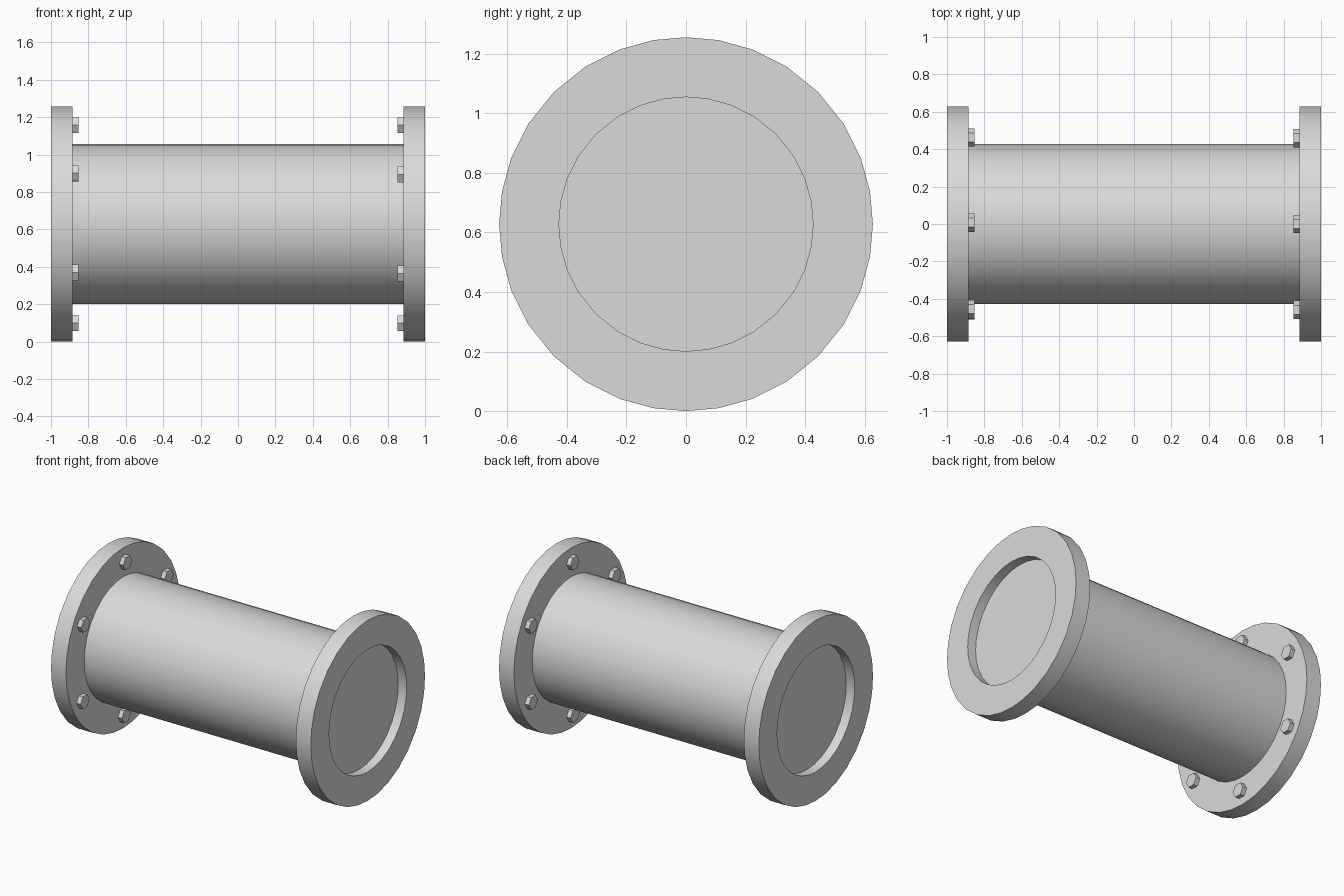
import bpy
import bmesh
from math import sin, cos, pi, radians

if "Cube" in bpy.data.objects:
    bpy.data.objects.remove(bpy.data.objects["Cube"], do_unlink=True)

AXIS_Z = 0.628
FLANGE_R, PIPE_R = 0.628, 0.427
FLANGE_IN, FLANGE_OUT = 0.885, 1.0
CAP_X = 0.935
BOLT_CIRCLE, BOLT_R, BOLT_H = 0.53, 0.049, 0.031
SIDES = 32

grey = bpy.data.materials.new("light_grey")
grey.use_nodes = True
colour = (0.7, 0.7, 0.7, 1.0)
grey.diffuse_color = colour
grey.node_tree.nodes["Principled BSDF"].inputs["Base Color"].default_value = colour


def circle_angles(n):
    """Angles around the pipe, slightly bunched at the quadrant points."""
    base = [2 * pi * i / n for i in range(n)]
    return [a - radians(1.7) * sin(4 * a) for a in base]


def sweep(name, profile, angles, centre=(0, AXIS_Z), closed=False):
    """Turn a profile of (x, radius) points about an axis parallel to x."""
    bm = bmesh.new()
    cy, cz = centre
    rings = [[bm.verts.new((x, cy + r * sin(a), cz + r * cos(a))) for a in angles]
             for x, r in profile]
    pairs = list(zip(rings, rings[1:]))
    if closed:
        pairs.append((rings[-1], rings[0]))
    else:
        bm.faces.new(rings[0])
        bm.faces.new(rings[-1])
    n = len(angles)
    for a, b in pairs:
        for i in range(n):
            j = (i + 1) % n
            bm.faces.new((a[i], a[j], b[j], b[i]))
    bmesh.ops.recalc_face_normals(bm, faces=bm.faces)
    mesh = bpy.data.meshes.new(name)
    bm.to_mesh(mesh)
    bm.free()
    mesh.materials.append(grey)
    obj = bpy.data.objects.new(name, mesh)
    bpy.context.collection.objects.link(obj)
    return obj


# Pipe body, closed by end plates set back inside the flanges
round_angles = circle_angles(SIDES)
parts = [sweep("pipe", [(-CAP_X, PIPE_R), (CAP_X, PIPE_R)], round_angles)]

hex_angles = [pi / 2 + i * pi / 3 for i in range(6)]
for side, s, twist in (("left", 1, 0.0), ("right", -1, 0.014)):
    # Flange ring
    section = [(s * FLANGE_IN, PIPE_R), (s * FLANGE_IN, FLANGE_R),
               (s * FLANGE_OUT, FLANGE_R), (s * FLANGE_OUT, PIPE_R)]
    parts.append(sweep(f"{side}_flange", section, round_angles, closed=True))

    # Hexagonal bolt heads on the inner face
    for k in range(6):
        a = k * pi / 3 + twist
        spot = (BOLT_CIRCLE * sin(a), AXIS_Z + BOLT_CIRCLE * cos(a))
        ends = [(s * (FLANGE_IN - BOLT_H), BOLT_R), (s * (FLANGE_IN + 0.005), BOLT_R)]
        parts.append(sweep(f"{side}_bolt_{k + 1}", ends,
                           [h + twist for h in hex_angles], spot))

# Smooth round walls, crisp rims
bpy.ops.object.select_all(action="DESELECT")
for obj in parts:
    obj.select_set(True)
bpy.context.view_layer.objects.active = parts[0]
bpy.ops.object.shade_smooth_by_angle(angle=radians(30))
